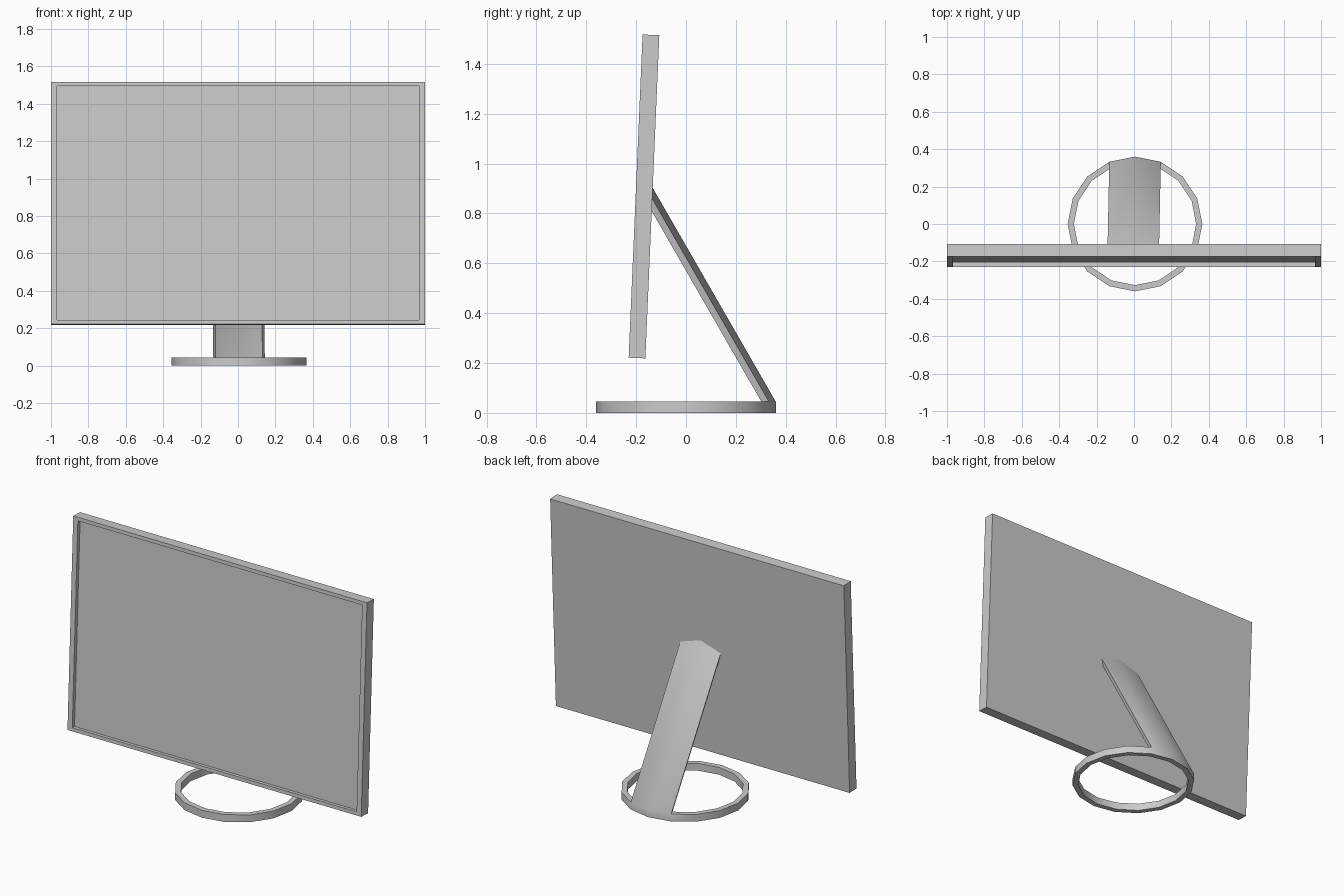
import bpy, bmesh, math
from mathutils import Vector

if "Cube" in bpy.data.objects:
    bpy.data.objects.remove(bpy.data.objects["Cube"])

TILT = math.radians(-2.47)
CENTRE = Vector((0, -0.1685, 0.868))
W, T, H = 2.0, 0.067, 1.297


def add_object(name, bm):
    bmesh.ops.recalc_face_normals(bm, faces=bm.faces)
    mesh = bpy.data.meshes.new(name)
    bm.to_mesh(mesh)
    bm.free()
    ob = bpy.data.objects.new(name, mesh)
    bpy.context.collection.objects.link(ob)
    return ob


# Screen panel: thin box with a recessed front inside a narrow bezel
bm = bmesh.new()
bmesh.ops.create_cube(bm, size=1)
bmesh.ops.scale(bm, vec=(W, T, H), verts=bm.verts)
bm.normal_update()
front = min(bm.faces, key=lambda f: f.normal.y)
for scale, depth in (((1 - 0.064 / W, 1, 1 - 0.044 / H), 0), ((1, 1, 1), 0.022)):
    front = bmesh.ops.extrude_discrete_faces(bm, faces=[front])["faces"][0]
    bmesh.ops.scale(bm, vec=scale, verts=front.verts)
    bmesh.ops.translate(bm, vec=(0, depth, 0), verts=front.verts)
screen = add_object("screen_panel", bm)
screen.location = CENTRE
screen.rotation_euler.x = TILT

# Stand: 16-sided ring whose two rear segments rise as a leaning leg
N, CX, R_OUT, R_IN, RING_H = 16, 0.0055, 0.36, 0.327, 0.045
LEAN = Vector((-0.010, -0.495, 0.86))
back_normal = Vector((0, math.cos(TILT), math.sin(TILT)))
back_point = CENTRE + back_normal * (T / 2 - 0.002)

bm = bmesh.new()


def circle(r, z):
    return [bm.verts.new((CX + r * math.cos(2 * math.pi * i / N),
                          r * math.sin(2 * math.pi * i / N), z)) for i in range(N)]


def to_back(v):
    # Slide a ring vertex along the lean direction to the back of the panel
    t = (back_point - v.co).dot(back_normal) / LEAN.dot(back_normal)
    return bm.verts.new(v.co + LEAN * t)


ob_, ib = circle(R_OUT, 0), circle(R_IN, 0)
ot, it = circle(R_OUT, RING_H), circle(R_IN, RING_H)
leg = (3, 4)
for i in range(N):
    j = (i + 1) % N
    quads = [(ob_, ot), (ot, it), (it, ib), (ib, ob_)]
    for a, b in quads:
        if not (a is ot and i in leg):
            bm.faces.new((a[i], a[j], b[j], b[i]))

outer = [ot[i] for i in (3, 4, 5)]
inner = [it[i] for i in (3, 4, 5)]
outer_top = [to_back(v) for v in outer]
inner_top = [to_back(v) for v in inner]
for k in (0, 1):
    bm.faces.new((outer[k], outer[k + 1], outer_top[k + 1], outer_top[k]))
    bm.faces.new((inner[k], inner[k + 1], inner_top[k + 1], inner_top[k]))
    bm.faces.new((outer_top[k], outer_top[k + 1], inner_top[k + 1], inner_top[k]))
for k in (0, 2):
    bm.faces.new((outer[k], inner[k], inner_top[k], outer_top[k]))
stand = add_object("ring_stand", bm)

bpy.ops.object.select_all(action='DESELECT')
stand.select_set(True)
bpy.context.view_layer.objects.active = stand
bpy.ops.object.shade_smooth_by_angle(angle=math.radians(30))
